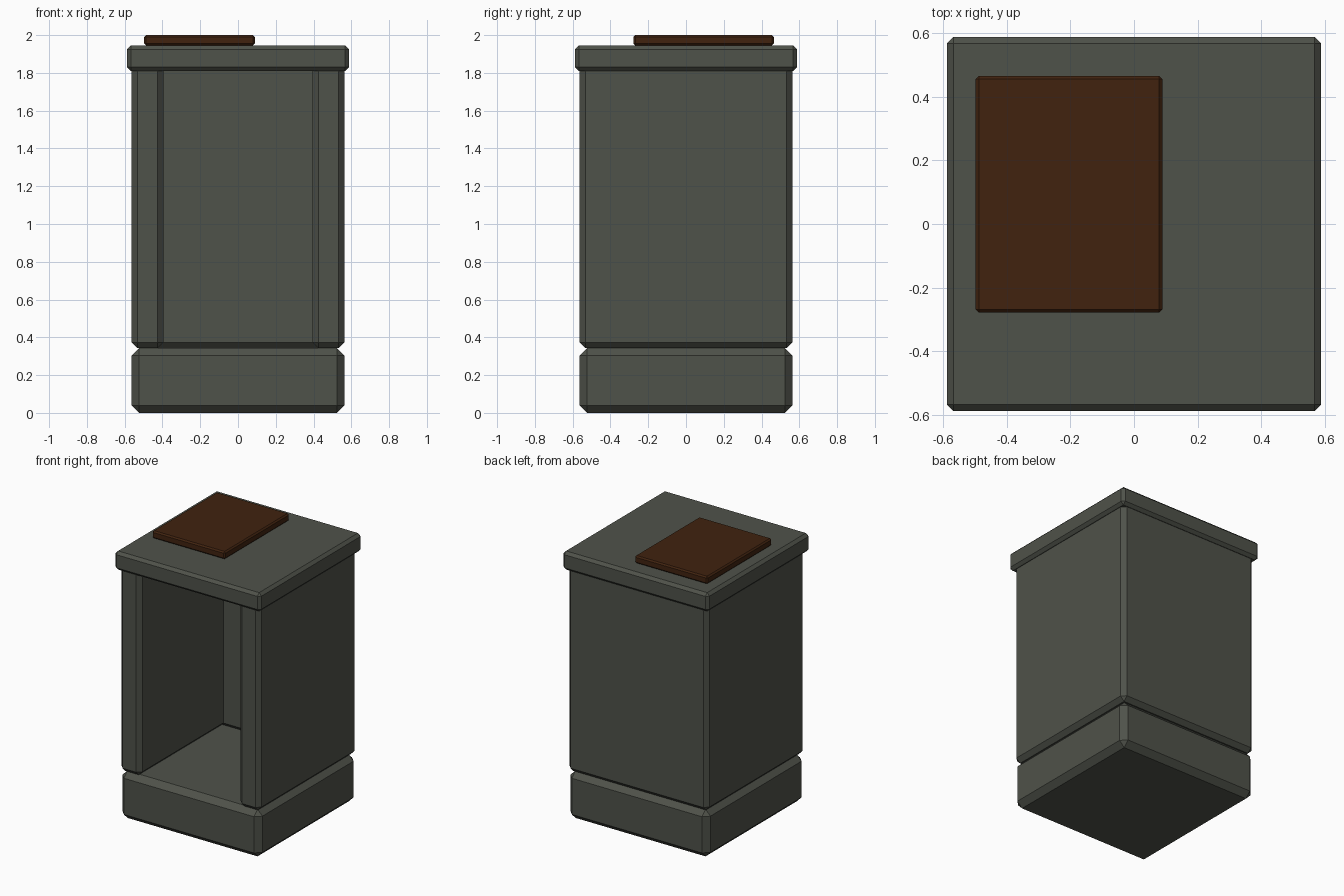
import bpy, bmesh

if "Cube" in bpy.data.objects:
    bpy.data.objects.remove(bpy.data.objects["Cube"])


def material(name, rgb):
    m = bpy.data.materials.new(name)
    m.diffuse_color = (*rgb, 1)
    m.use_nodes = True
    m.node_tree.nodes["Principled BSDF"].inputs["Base Color"].default_value = m.diffuse_color
    return m


stone = material("grey_stone", (0.078, 0.084, 0.068))
wood = material("dark_brown", (0.052, 0.0165, 0.0048))


def bevelled_prism(name, outline, z0, z1, bevel, mat):
    """Extrude a counter-clockwise outline and chamfer all convex edges."""
    bm = bmesh.new()
    base = bm.faces.new([bm.verts.new((x, y, z0)) for x, y in outline])
    ext = bmesh.ops.extrude_face_region(bm, geom=[base], use_keep_orig=True)
    tops = [g for g in ext["geom"] if isinstance(g, bmesh.types.BMVert)]
    for v in tops:
        v.co.z = z1
    bmesh.ops.recalc_face_normals(bm, faces=bm.faces[:])
    bm.normal_update()
    edges = [e for e in bm.edges if e.is_convex]
    bmesh.ops.bevel(bm, geom=edges, offset=bevel, segments=1,
                    affect='EDGES', clamp_overlap=True)
    bmesh.ops.recalc_face_normals(bm, faces=bm.faces[:])
    me = bpy.data.meshes.new(name)
    bm.to_mesh(me)
    bm.free()
    me.materials.append(mat)
    ob = bpy.data.objects.new(name, me)
    bpy.context.collection.objects.link(ob)
    return ob


def rect(x0, x1, y0, y1):
    return [(x0, y0), (x1, y0), (x1, y1), (x0, y1)]


# Plinth block
bevelled_prism("base", rect(-.563, .563, -.563, .563), 0, .343, .04, stone)

# U-shaped wall, open to the front; its top sits inside the slab
o, i = .563, .395
u_shape = [(-o, -o), (-i, -o), (-i, i), (i, i), (i, -o), (o, -o), (o, o), (-o, o)]
bevelled_prism("walls", u_shape, .343, 1.85, .03, stone)

# Overhanging top slab
bevelled_prism("top_slab", rect(-.587, .587, -.587, .587), 1.81, 1.945, .02, stone)

# Flat book lying on the slab
bevelled_prism("book", rect(-.497, .089, -.278, .465), 1.945, 2.0, .01, wood)
